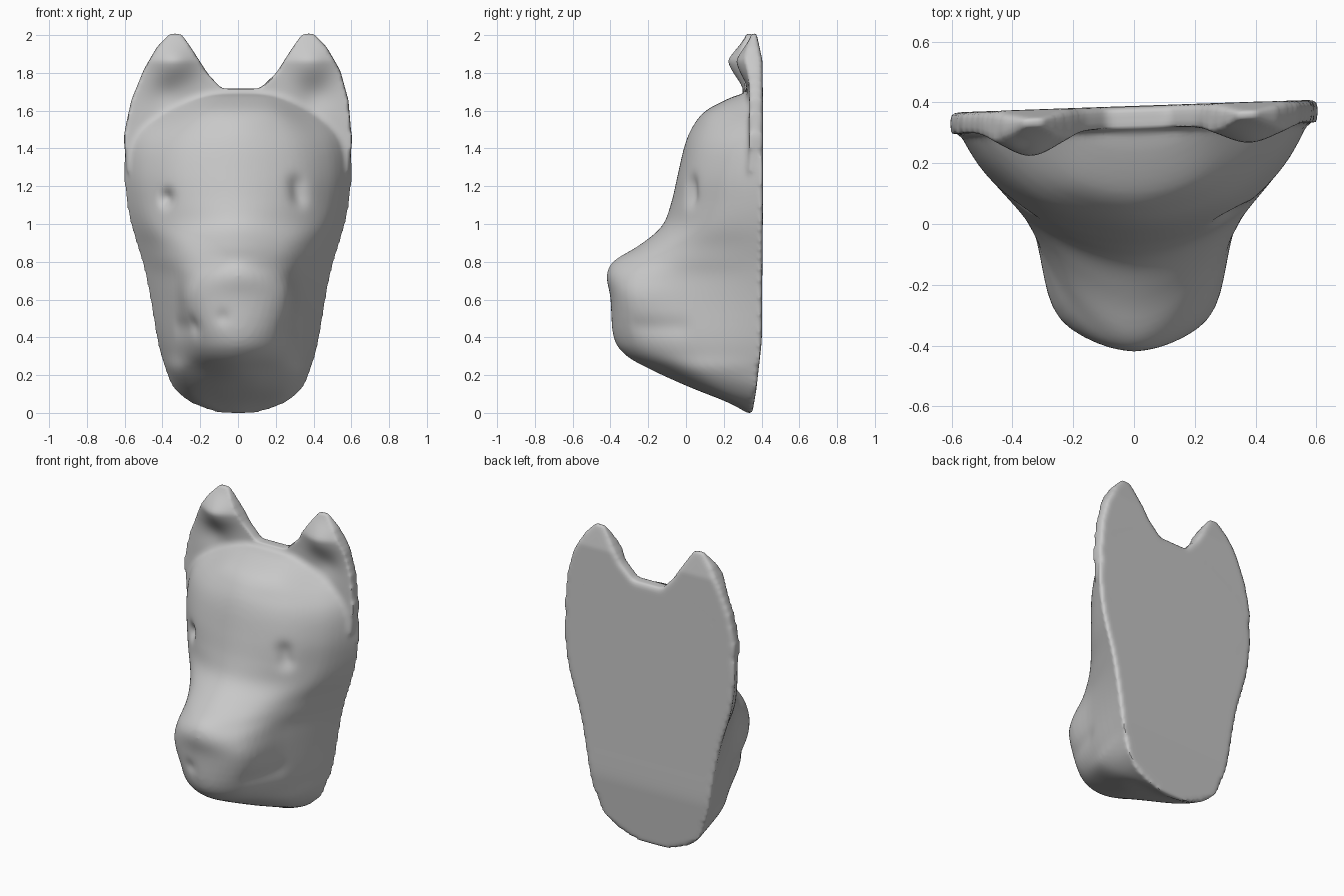
import bpy
import bmesh
import math
from mathutils import Vector

cube = bpy.data.objects.get("Cube")
if cube:
    bpy.data.objects.remove(cube, do_unlink=True)

# Head sections: height, back half width, cheek x/y, front corner x/y, front y
SECTIONS = [
    (-.01, .10, .07, .34, .04, .335, .33),
    (0.05, .26, .20, .27, .10, .235, .22),
    (0.13, .345, .27, .15, .13, .05, .02),
    (0.22, .385, .32, .07, .16, -.10, -.18),
    (0.30, .41, .33, .05, .19, -.22, -.32),
    (0.40, .435, .335, .02, .21, -.28, -.385),
    (0.60, .47, .335, .00, .245, -.31, -.40),
    (0.72, .495, .34, .01, .22, -.31, -.42),
    (0.80, .515, .36, .03, .19, -.26, -.38),
    (0.88, .54, .39, .07, .21, -.15, -.25),
    (0.98, .57, .44, .12, .24, -.05, -.13),
    (1.10, .595, .475, .16, .27, -.01, -.08),
    (1.25, .61, .49, .18, .29, .02, -.045),
    (1.40, .60, .47, .20, .27, .05, -.01),
    (1.50, .56, .42, .23, .24, .09, .03),
    (1.59, .46, .33, .27, .18, .14, .10),
    (1.66, .33, .24, .32, .13, .25, .23),
    (1.69, .20, .15, .35, .10, .33, .32),
]

# Half outline of the ears and the strip joining them, as x and z
EAR_OUTLINE = [
    (.10, 1.71), (.18, 1.79), (.27, 1.93), (.32, 2.0), (.38, 2.003),
    (.45, 1.93), (.52, 1.81), (.575, 1.65), (.605, 1.45), (.59, 1.28), (.50, 1.12),
]


def spline(points, steps):
    """Smooth curve through every point."""
    pts = [points[0]] + list(points) + [points[-1]]
    out = []
    for a, b, c, d in zip(pts, pts[1:], pts[2:], pts[3:]):
        for i in range(steps):
            t = i / steps
            out.append(b + (c - a) * (t / 2)
                       + (a * 2 - b * 5 + c * 4 - d) * (t * t / 2)
                       + (b * 3 - a - c * 3 + d) * (t ** 3 / 2))
    return out + [points[-1]]


def ramp(value, start, length):
    return min(1, max(0, (value - start) / length))


def mirrored(half):
    return [Vector((-p.x, p.y, p.z)) for p in half]


def add_head(bm):
    rings = []
    for z, width, cheek, cheek_y, corner, corner_y, front in SECTIONS:
        back = min(.388, .35 + .1 * z)
        half = [Vector((width, back, z)), Vector((cheek, cheek_y, z)),
                Vector((corner, corner_y, z))]
        path = half + [Vector((0, front, z))] + mirrored(half)[::-1]
        rings.append(spline(path, 6))
    columns = [spline(column, 4) for column in zip(*rings)]
    grid = [[bm.verts.new(p) for p in ring] for ring in zip(*columns)]
    n = len(grid[0])
    for low, high in zip(grid, grid[1:]):
        for i in range(n):
            j = (i + 1) % n
            bm.faces.new((low[i], low[j], high[j], high[i]))
    bm.faces.new(grid[0])
    bm.faces.new(grid[-1])


def add_ears(bm):
    half = [Vector((x, .315, z)) for x, z in EAR_OUTLINE]
    outline = half + mirrored(half)[::-1]
    front = [bm.verts.new(p) for p in outline]
    back = [bm.verts.new((p.x, .388, p.z)) for p in outline]
    bm.faces.new(front)
    bm.faces.new(back[::-1])
    for i in range(len(front)):
        j = (i + 1) % len(front)
        bm.faces.new((front[i], back[i], back[j], front[j]))


def push(mesh, centre, radius, offset):
    """Soft sculpting dab around a point that leaves the flat back alone."""
    centre, offset = Vector(centre), Vector(offset)
    for v in mesh.vertices:
        d = (v.co - centre).length / radius
        if d < 3:
            v.co += offset * math.exp(-d * d) * ramp(.385 - v.co.y, 0, .06)


# Fuse skull, muzzle and ears into one skin
bm = bmesh.new()
add_head(bm)
add_ears(bm)
bmesh.ops.recalc_face_normals(bm, faces=bm.faces)
mesh = bpy.data.meshes.new("dog_head")
bm.to_mesh(mesh)
bm.free()
head = bpy.data.objects.new("dog_head", mesh)
bpy.context.collection.objects.link(head)
bpy.ops.object.select_all(action='DESELECT')
head.select_set(True)
bpy.context.view_layer.objects.active = head

skin = head.modifiers.new("skin", 'REMESH')
skin.mode = 'VOXEL'
skin.voxel_size = .015
soften = head.modifiers.new("soften", 'SMOOTH')
soften.factor = .5
soften.iterations = 5
for name in ("skin", "soften"):
    bpy.ops.object.modifier_apply(modifier=name)
mesh = head.data

for side, lean in ((-1, -.085), (1, -.06)):
    # Ear tips bulge forward above a shallow hollow
    push(mesh, (side * .36, .30, 1.87), .12, (0, lean, 0))
    push(mesh, (side * .40, .31, 1.67), .09, (0, .02, 0))
    # Faint mouth crease along the muzzle
    for y in (-.26, -.20, -.14, -.08, -.02):
        push(mesh, (side * (.31 + y * .2), y, .45), .05, (-side * .006, .002, 0))

# Eye sockets
push(mesh, (-.37, .08, 1.13), .045, (.015, .04, 0))
push(mesh, (.31, .05, 1.13), .05, (-.01, .025, 0))
push(mesh, (.30, .05, 1.20), .05, (-.01, .025, 0))

# Nostril and lip dents
push(mesh, (-.08, -.39, .50), .04, (0, .012, 0))
push(mesh, (-.25, -.28, .45), .05, (.01, .015, 0))

for v in mesh.vertices:
    # Thin the ear tips to an edge and lean them to one side
    v.co.y += (.35 - v.co.y) * .7 * ramp(v.co.z, 1.86, .14)
    v.co.x += .02 * ramp(v.co.z, 1.5, .3)
    # Skew of the flat back
    v.co.y += .035 * v.co.x * ramp(v.co.y, -.1, .45)

# Rest the lowest point on the ground
ground = min(v.co.z for v in mesh.vertices)
for v in mesh.vertices:
    v.co.z -= ground

# Plain grey surface
grey = bpy.data.materials.new("plain_grey")
grey.use_nodes = True
colour = (.58, .58, .58, 1)
grey.diffuse_color = colour
grey.node_tree.nodes["Principled BSDF"].inputs["Base Color"].default_value = colour
mesh.materials.clear()
mesh.materials.append(grey)
bpy.ops.object.shade_smooth_by_angle(angle=math.radians(50))
